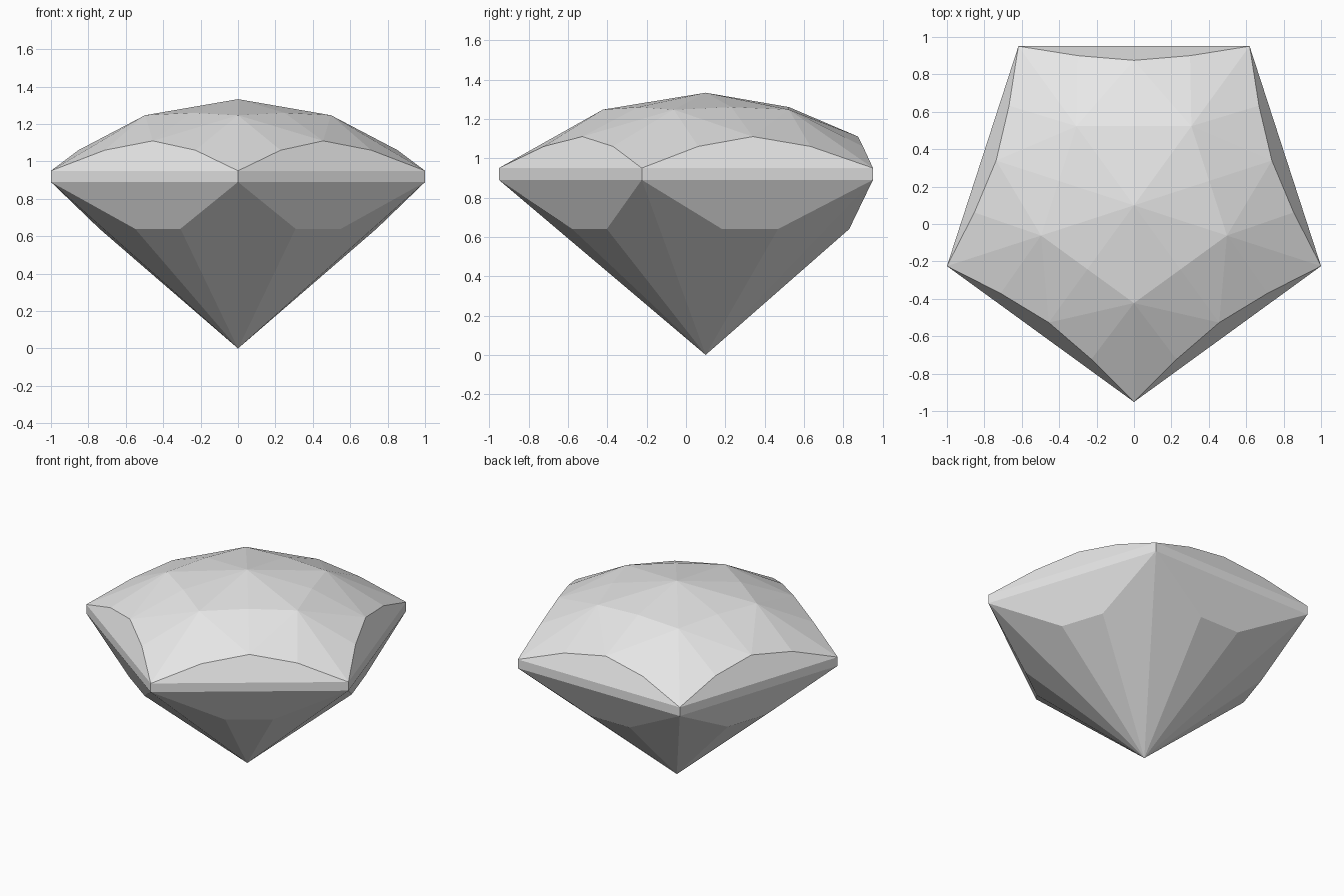
import bpy
import bmesh
from math import cos, sin, radians
from mathutils import Matrix, Vector

cube = bpy.data.objects.get("Cube")
if cube:
    bpy.data.objects.remove(cube, do_unlink=True)

# Gem colour
grey = bpy.data.materials.new("gem_grey")
grey.use_nodes = True
colour = (0.8, 0.8, 0.8, 1)
grey.diffuse_color = colour
grey.node_tree.nodes["Principled BSDF"].inputs["Base Color"].default_value = colour

SIDES = 5
STEP = 360 / SIDES
RADIUS = 1.0515                      # girdle corner radius
APOTHEM = RADIUS * cos(radians(STEP / 2))
HALF = RADIUS * sin(radians(STEP / 2))
AXIS_Y = 0.10                        # gem axis, offset so the outline is centred

bm = bmesh.new()


def facet(turn, *points):
    """Add one flat facet, turned about the gem axis."""
    bm.faces.new([bm.verts.new(turn @ Vector(p)) for p in points])


# One side of the pentagon, facing +y
culet, apex = (0, 0, 0), (0, 0, 1.333)
low_l, low_r = (-HALF, APOTHEM, 0.89), (HALF, APOTHEM, 0.89)
top_l, top_r = (-HALF, APOTHEM, 0.95), (HALF, APOTHEM, 0.95)
pav_l, pav_r = (-0.15, 0.73, 0.64), (0.15, 0.73, 0.64)
arch_l, arch, arch_r = (-0.30, 0.80, 1.06), (0, 0.775, 1.11), (0.30, 0.80, 1.06)
table_l, table, table_r = (-0.307, 0.423, 1.247), (0, 0.423, 1.26), (0.307, 0.423, 1.247)

for i in range(SIDES):
    turn = Matrix.Rotation(radians(STEP * i), 4, "Z")
    # Pavilion
    facet(turn, low_l, low_r, pav_r, pav_l)
    facet(turn, pav_l, pav_r, culet)
    facet(turn, low_l, pav_l, culet)
    facet(turn, pav_r, low_r, culet)
    # Girdle
    facet(turn, top_l, top_r, low_r, low_l)
    # Arched crown facet
    facet(turn, top_l, arch_l, arch, arch_r, top_r)
    # Upper crown and table, mirrored halves
    for corner, side, inner in ((top_l, arch_l, table_l), (top_r, arch_r, table_r)):
        facet(turn, corner, side, inner)
        facet(turn, side, arch, inner)
        facet(turn, arch, table, inner)
        facet(turn, table, apex, inner)

bmesh.ops.remove_doubles(bm, verts=bm.verts, dist=0.002)
bmesh.ops.recalc_face_normals(bm, faces=bm.faces)

mesh = bpy.data.meshes.new("gem")
bm.to_mesh(mesh)
bm.free()
mesh.materials.append(grey)
gem = bpy.data.objects.new("gem", mesh)
gem.location.y = AXIS_Y
bpy.context.collection.objects.link(gem)
